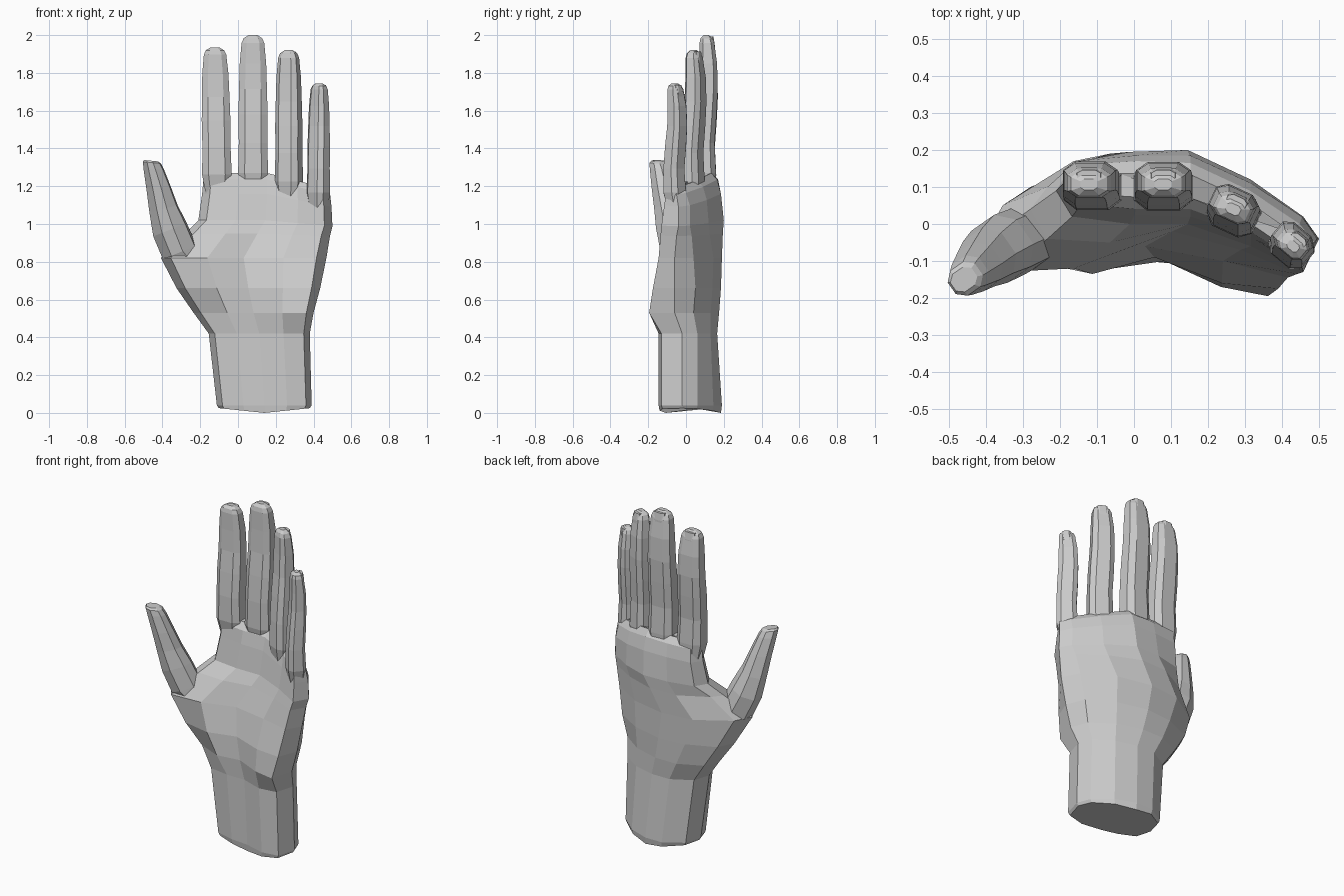
import bpy, bmesh
from math import cos, sin, pi, radians, copysign

if "Cube" in bpy.data.objects:
    bpy.data.objects.remove(bpy.data.objects["Cube"])


def loft(name, rings):
    """Closed flat-shaded skin through equal-sized rings of points."""
    bm = bmesh.new()
    vs = [[bm.verts.new(p) for p in r] for r in rings]
    n = len(vs[0])
    for a, b in zip(vs, vs[1:]):
        for i in range(n):
            j = (i + 1) % n
            bm.faces.new((a[i], a[j], b[j], b[i]))
    bm.faces.new(vs[0][::-1])
    bm.faces.new(vs[-1])
    bmesh.ops.recalc_face_normals(bm, faces=bm.faces)
    me = bpy.data.meshes.new(name)
    bm.to_mesh(me)
    bm.free()
    ob = bpy.data.objects.new(name, me)
    bpy.context.collection.objects.link(ob)
    return ob


def oval(cx, cy, z, w, d, turn=0.0, tilt=0.0, box=.65):
    """Eight-sided boxy section, turned about z, leaning with x by tilt."""
    c, s = cos(radians(turn)), sin(radians(turn))
    pts = []
    for i in range(8):
        a = pi / 8 + i * pi / 4
        u, v = (r * copysign(abs(f(a)) ** box, f(a)) * 1.04 for r, f in ((w, cos), (d, sin)))
        x, y = u * c - v * s, u * s + v * c
        pts.append((cx + x, cy + y, z + tilt * x))
    return pts


# Palm and wrist: z, left x, right x, then y at left edge, 5 front, right edge, 5 back
T = [0, .06, .28, .5, .74, .94, 1, .94, .74, .5, .28, .06]
ROWS = [
    (.04, -.112, .39, .02, -.07, -.10, -.11, -.145, -.13, -.02, .06, .145, .19, .19, .12),
    (.42, -.155, .38, .0, -.08, -.10, -.10, -.145, -.13, -.02, .06, .13, .165, .165, .10),
    (.53, -.235, .40, .02, -.06, -.12, -.10, -.17, -.195, -.06, .04, .13, .175, .175, .11),
    (.66, -.325, .435, .0, -.10, -.135, -.09, -.16, -.175, -.06, .05, .14, .185, .17, .10),
    (.82, -.408, .468, -.05, -.13, -.12, -.06, -.10, -.145, -.06, .04, .145, .19, .17, .05),
    (.95, -.28, .487, .04, -.04, -.05, -.02, -.07, -.135, -.05, .03, .125, .195, .19, .10),
    (1.02, -.21, .50, .09, .02, .0, .0, -.06, -.13, -.04, .02, .12, .20, .195, .16),
    (1.16, -.19, .495, .11, .045, .025, .02, -.035, -.115, -.04, .02, .11, .185, .185, .17),
    (1.235, -.183, .488, .11, .055, .040, .04, -.02, -.105, -.05, .0, .09, .165, .17, .16),
]
rings = []
for z, x0, x1, *ys in ROWS:
    k = .16 * min(1, max(0, (z - .9) / .3))      # knuckle line drops to the little finger
    rings.append([(x0 + (x1 - x0) * t, y, z - k * max(0, t - .5)) for t, y in zip(T, ys)])
# Rounded lower rim of the wrist
rings.insert(0, [(.14 + (x - .14) * .96, .02 + (y - .02) * .97, .025 * abs(x - .14) / .25)
                 for x, y, z in rings[0]])
# Webs between the fingers: the top edge closes in towards its middle line
top = rings[-1]
web = []
for i, (x, y, z) in enumerate(top):
    my = (y + top[-i % 12][1]) / 2
    web.append((.15 + (x - .15) * .95, my + (y - my) * .5, z + .035))
rings.append(web)
hand = loft("hand", rings)
parts = []

# Fingers: base centre, tip centre, base z, tip z, half width, half depth, turn
FINGERS = {
    "index_finger": (-.110, .108, -.122, .107, 1.16, 1.935, .077, .057, 0),
    "middle_finger": (.080, .106, .079, .107, 1.16, 2.0, .078, .057, 0),
    "ring_finger": (.270, .040, .268, .040, 1.12, 1.92, .067, .053, -25),
    "little_finger": (.425, -.050, .430, -.060, 1.08, 1.745, .057, .047, -40),
}
PROFILE = [(0, .8), (.13, 1.03), (.32, .98), (.5, 1.0), (.66, .96), (.82, .91), (.95, .78), (.98, .64), (1, .3)]
for name, (bx, by, tx, ty, z0, z1, w, d, turn) in FINGERS.items():
    secs = []
    for t, s in PROFILE:
        bend = .012 * sin(t * pi * 2)
        secs.append(oval(bx + (tx - bx) * t, by + (ty - by) * t - bend,
                         z0 + (z1 - z0) * t, w * s, d * s * (1.08 - .2 * t), turn))
    parts.append(loft(name, secs))
    # Nail plate on the back of the fingertip
    r = radians(turn)
    nail = []
    for z, off, s in ((z1 - .11, .50, .40), (z1 - .05, .48, .5), (z1 - .008, .36, .42)):
        nail.append(oval(tx - sin(r) * d * off, ty + cos(r) * d * off, z, w * s, .018, turn))
    parts.append(loft(name + "_nail", nail))

# Thumb: centre x, centre y, z, half width, half depth, lean
THUMB = [
    (-.22, -.02, .74, .05, .06, .4),
    (-.308, -.045, .85, .085, .085, .4),
    (-.360, -.067, .97, .082, .088, .4),
    (-.394, -.09, 1.08, .069, .076, .25),
    (-.420, -.115, 1.19, .060, .064, .1),
    (-.446, -.138, 1.29, .051, .050, 0),
    (-.456, -.148, 1.325, .046, .042, -.1),
    (-.46, -.15, 1.335, .036, .030, -.1),
]
parts.append(loft("thumb", [oval(x, y, z, w, d, 35, t, .85) for x, y, z, w, d, t in THUMB]))

# Weld everything into one skin
bpy.context.view_layer.objects.active = hand
for p in parts:
    m = hand.modifiers.new("join", 'BOOLEAN')
    m.operation, m.solver, m.object = 'UNION', 'EXACT', p
    bpy.ops.object.modifier_apply(modifier=m.name)
    bpy.data.objects.remove(p)
